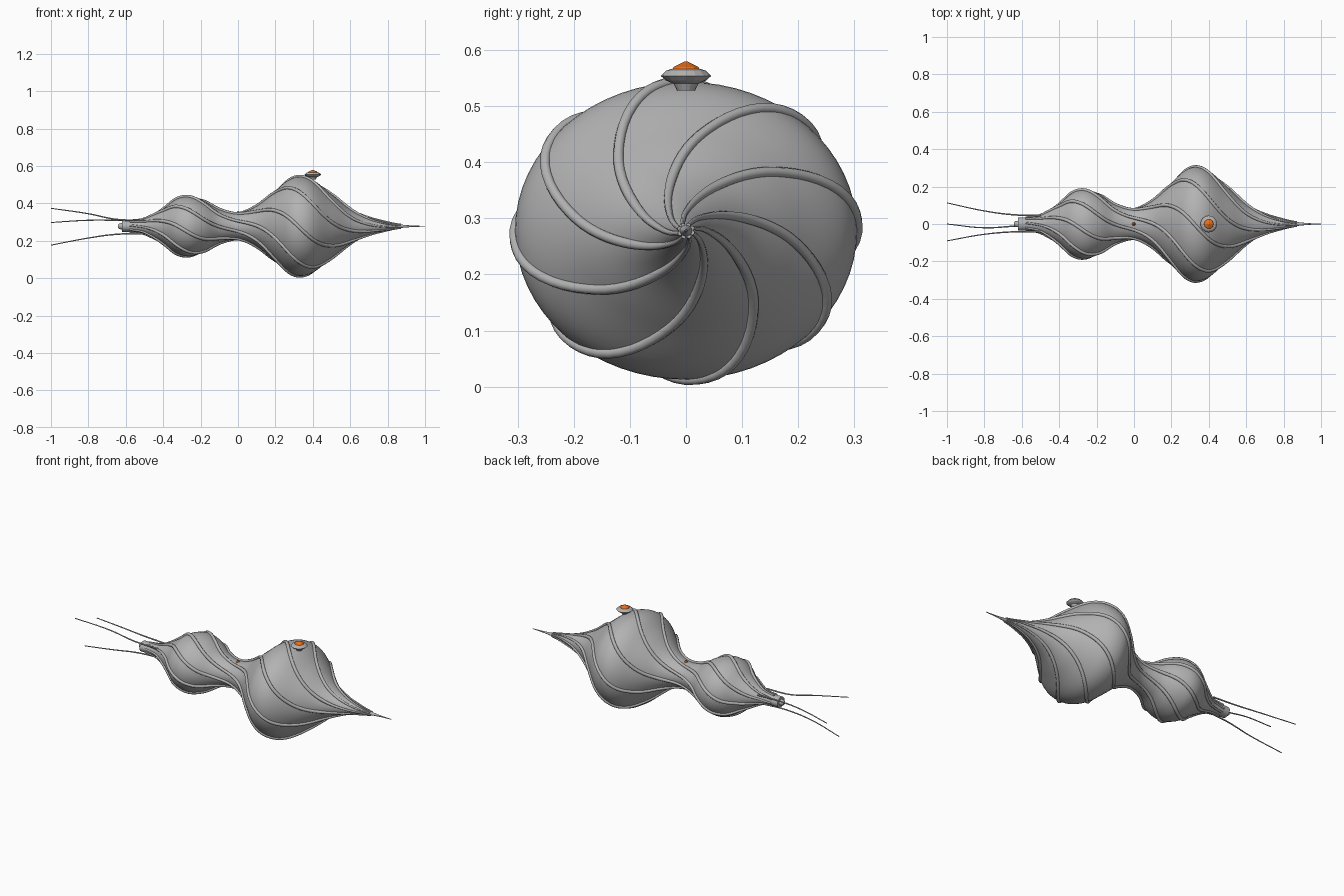
import bpy, bmesh, math
from mathutils import Vector

cube = bpy.data.objects.get("Cube")
if cube:
    bpy.data.objects.remove(cube, do_unlink=True)

AXIS_Z = 0.278   # height of the body axis
SQUASH = 0.87    # body is a little flatter than wide
RIDGES = 8


def material(name, rgb):
    m = bpy.data.materials.new(name)
    m.use_nodes = True
    m.diffuse_color = (*rgb, 1)
    m.node_tree.nodes["Principled BSDF"].inputs["Base Color"].default_value = (*rgb, 1)
    return m


GREY = material("hull grey", (0.45, 0.45, 0.45))
ORANGE = material("glowing orange", (0.8, 0.16, 0.01))

# Hull outline: distance along the axis, radius
PROFILE = [(-0.62, 0.034), (-0.56, 0.036), (-0.5, 0.047), (-0.4, 0.108), (-0.33, 0.166),
           (-0.26, 0.185), (-0.19, 0.162), (-0.1, 0.103), (0, 0.083), (0.1, 0.124),
           (0.2, 0.22), (0.27, 0.284), (0.33, 0.305), (0.4, 0.285), (0.5, 0.197),
           (0.6, 0.108), (0.7, 0.054), (0.8, 0.025), (0.87, 0.011), (0.93, 0.005), (1, 0.002)]


def radius_at(x):
    """Smooth cubic interpolation through the hull outline."""
    last = len(PROFILE) - 1
    i = max(k for k in range(last) if PROFILE[k][0] <= x + 1e-9)

    def slope(k):
        a, b = PROFILE[max(k - 1, 0)], PROFILE[min(k + 1, last)]
        return (b[1] - a[1]) / (b[0] - a[0])

    (x0, r0), (x1, r1) = PROFILE[i], PROFILE[i + 1]
    h = x1 - x0
    t = (x - x0) / h
    return (r0 * (1 + 2 * t) * (1 - t) ** 2 + h * slope(i) * t * (1 - t) ** 2
            + r1 * t * t * (3 - 2 * t) + h * slope(i + 1) * t * t * (t - 1))


def hull_point(x, angle, lift=0.0):
    r = radius_at(x) + lift
    return Vector((x, r * math.cos(angle), AXIS_Z + SQUASH * r * math.sin(angle)))


def finish(name, bm, mat, smooth=True):
    bmesh.ops.recalc_face_normals(bm, faces=bm.faces)
    me = bpy.data.meshes.new(name)
    bm.to_mesh(me)
    bm.free()
    me.materials.append(mat)
    ob = bpy.data.objects.new(name, me)
    bpy.context.collection.objects.link(ob)
    if smooth:
        bpy.ops.object.select_all(action='DESELECT')
        bpy.context.view_layer.objects.active = ob
        ob.select_set(True)
        bpy.ops.object.shade_smooth_by_angle(angle=math.radians(40))
    return ob


def skin(name, rings, mat, smooth=True):
    """Join a row of equal rings into a closed solid."""
    bm = bmesh.new()
    rows = [[bm.verts.new(p) for p in ring] for ring in rings]
    n = len(rows[0])
    for a, b in zip(rows, rows[1:]):
        for j in range(n):
            bm.faces.new((a[j], a[(j + 1) % n], b[(j + 1) % n], b[j]))
    bm.faces.new(rows[0])
    bm.faces.new(rows[-1])
    return finish(name, bm, mat, smooth)


def tube(name, paths, thickness, mat, kind='POLY'):
    """Round strands; each path is a list of (point, radius factor)."""
    cu = bpy.data.curves.new(name, 'CURVE')
    cu.dimensions = '3D'
    cu.bevel_depth = thickness
    cu.bevel_resolution = 2
    cu.use_fill_caps = True
    cu.resolution_u = 8
    for path in paths:
        sp = cu.splines.new(kind)
        if kind == 'BEZIER':
            sp.bezier_points.add(len(path) - 1)
            for bp, (p, f) in zip(sp.bezier_points, path):
                bp.co, bp.radius = p, f
                bp.handle_left_type = bp.handle_right_type = 'AUTO'
        else:
            sp.points.add(len(path) - 1)
            for pt, (p, f) in zip(sp.points, path):
                pt.co, pt.radius = (*p, 1), f
            sp.use_smooth = True
    cu.materials.append(mat)
    ob = bpy.data.objects.new(name, cu)
    bpy.context.collection.objects.link(ob)
    return ob


def lathe(name, centre, profile, sides, mat, smooth=False):
    """Upright turned part from (radius, height) pairs."""
    rings = [[Vector(centre) + Vector((r * math.cos(a), r * math.sin(a), h))
              for a in (math.tau * j / sides for j in range(sides))] for r, h in profile]
    return skin(name, rings, mat, smooth)


# Hull: two bulges drawn out to a long point
STEPS, SIDES = 110, 64
skin("hull", [[hull_point(-0.62 + 1.62 * i / STEPS, math.tau * j / SIDES) for j in range(SIDES)]
              for i in range(STEPS + 1)], GREY)


# Spiral ridges winding along the hull
def twist(x):
    return math.radians(29 + 210 * (x - 0.46))


ridges = []
for k in range(RIDGES):
    path = []
    for i in range(91):
        x = -0.58 + 1.45 * i / 90
        thick = min(1.0, 0.35 + radius_at(x) * 6)
        path.append((hull_point(x, twist(x) + math.tau * k / RIDGES, 0.001), thick))
    ridges.append(path)
tube("spiral_ridges", ridges, 0.0095, GREY)

# Small nub closing the tail end
skin("tail_nub", [[(x, r * math.cos(math.tau * j / 12), AXIS_Z + r * math.sin(math.tau * j / 12))
                   for j in range(12)] for x, r in ((-0.642, 0.008), (-0.635, 0.015), (-0.615, 0.018))], GREY)

# Three trailing feelers
FEELERS = {
    "left_feeler": [(-0.5, 0.045, 0.305), (-0.65, 0.05, 0.31), (-0.8, 0.07, 0.31), (-1, 0.113, 0.298)],
    "right_feeler": [(-0.5, -0.04, 0.31), (-0.65, -0.042, 0.315), (-0.8, -0.055, 0.345), (-1, -0.09, 0.374)],
    "lower_feeler": [(-0.5, 0, 0.238), (-0.65, -0.012, 0.235), (-0.8, -0.02, 0.215), (-1, 0, 0.177)],
}
for name, pts in FEELERS.items():
    tube(name, [[(p, 1 - 0.15 * i) for i, p in enumerate(pts)]], 0.0045, GREY, 'BEZIER')

# Beacon on the large bulge: grey saucer with an orange faceted cap
lathe("beacon_saucer", (0.4, 0, 0.54),
      [(0.016, -0.012), (0.022, 0), (0.036, 0.006), (0.045, 0.014), (0.036, 0.023), (0.027, 0.026)], 16, GREY)
lathe("beacon_cap", (0.4, 0, 0.563), [(0.028, 0), (0.023, 0.007), (0.01, 0.013), (0.002, 0.017)], 10, ORANGE)

# Tiny orange gem on the waist
lathe("waist_gem", (0, 0, 0.346), [(0.002, -0.012), (0.014, 0), (0.002, 0.013)], 6, ORANGE)
